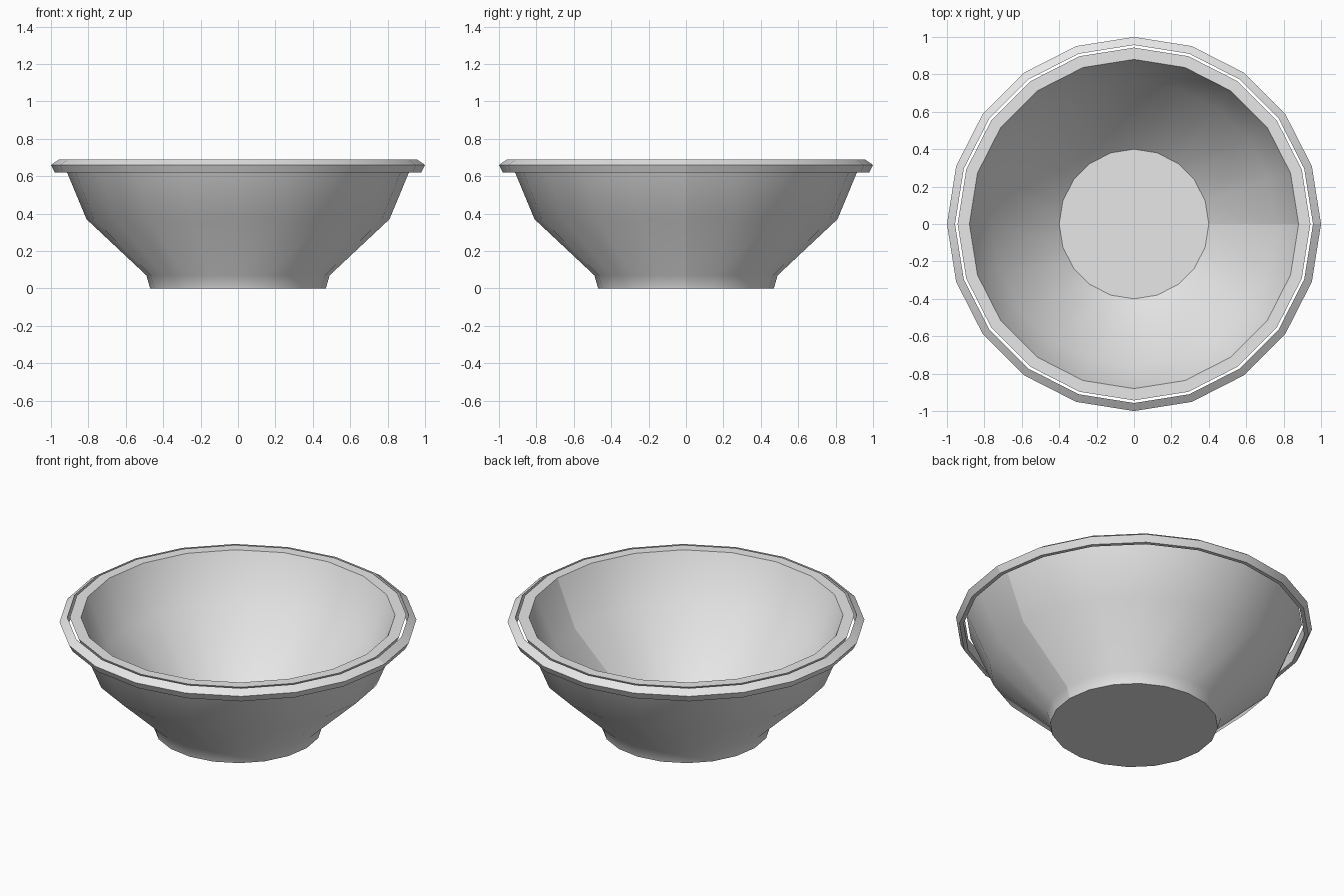
import bpy
import bmesh
import math

cube = bpy.data.objects.get("Cube")
if cube:
    bpy.data.objects.remove(cube, do_unlink=True)

SIDES = 20

# Single grey material
grey = bpy.data.materials.new("light_grey")
grey.use_nodes = True
colour = (0.8, 0.8, 0.8, 1)
grey.diffuse_color = colour
grey.node_tree.nodes["Principled BSDF"].inputs["Base Color"].default_value = colour


def lathe(name, profile, closed=False):
    """Turn a (radius, height) profile around z; open profiles get capped ends."""
    bm = bmesh.new()
    rings = []
    for r, z in profile:
        angles = [2 * math.pi * i / SIDES for i in range(SIDES)]
        rings.append([bm.verts.new((r * math.cos(a), r * math.sin(a), z)) for a in angles])
    pairs = list(zip(rings, rings[1:]))
    if closed:
        pairs.append((rings[-1], rings[0]))
    else:
        bm.faces.new(rings[0])
        bm.faces.new(rings[-1])
    for low, high in pairs:
        for i in range(SIDES):
            j = (i + 1) % SIDES
            bm.faces.new((low[i], low[j], high[j], high[i]))
    bmesh.ops.recalc_face_normals(bm, faces=bm.faces)
    mesh = bpy.data.meshes.new(name)
    bm.to_mesh(mesh)
    bm.free()
    mesh.materials.append(grey)
    obj = bpy.data.objects.new(name, mesh)
    bpy.context.collection.objects.link(obj)
    bpy.ops.object.select_all(action="DESELECT")
    obj.select_set(True)
    bpy.context.view_layer.objects.active = obj
    bpy.ops.object.shade_smooth_by_angle(angle=math.radians(38))

    # Shading seam along the +x column
    for edge in mesh.edges:
        a, b = (mesh.vertices[v].co for v in edge.vertices)
        if all(abs(p.y) < 0.001 and p.x > 0 for p in (a, b)):
            edge.use_edge_sharp = True
    return obj


# Bowl: foot, flared wall, flat lip, inner wall and floor
lathe("bowl", [(0.47, 0), (0.49, 0.07), (0.81, 0.37), (0.943, 0.69),
               (0.88, 0.69), (0.76, 0.41), (0.4, 0.07)])

# Separate bevelled band around the lip
lathe("rim_band", [(0.957, 0.69), (1, 0.66), (0.98, 0.62), (0.957, 0.62)], closed=True)
